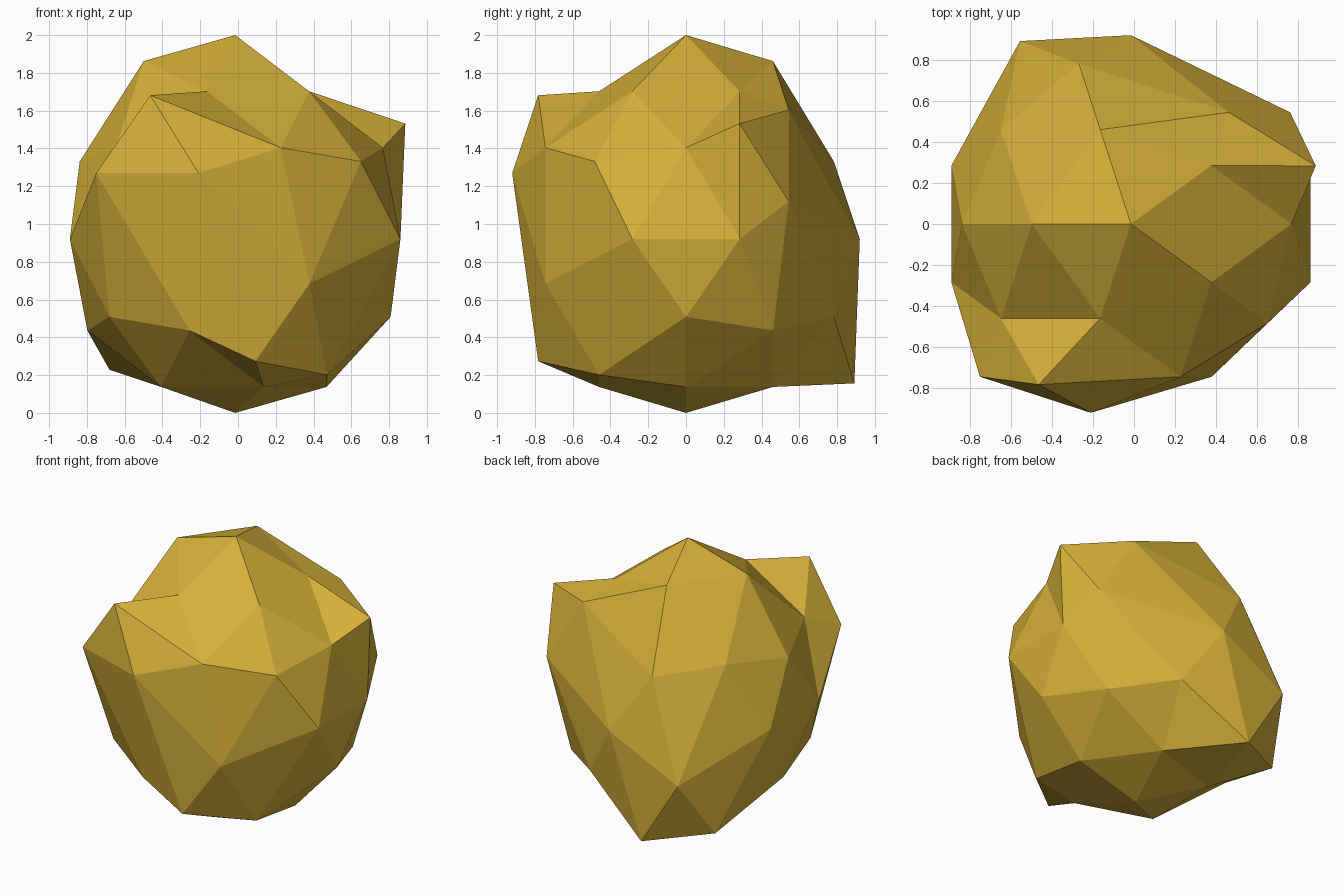
import bpy, bmesh, math
from mathutils import Matrix, Vector

if "Cube" in bpy.data.objects:
    bpy.data.objects.remove(bpy.data.objects["Cube"])

R = 0.92
CENTRE = Vector((-0.015, 0, R))

# Low-poly sphere that the nugget is pulled from
bm = bmesh.new()
bmesh.ops.create_icosphere(bm, subdivisions=2, radius=R)
bmesh.ops.rotate(bm, verts=bm.verts, cent=(0, 0, 0), matrix=Matrix.Rotation(math.pi, 3, 'Z'))
bmesh.ops.translate(bm, verts=bm.verts, vec=CENTRE)

# Facets pulled out of shape: (facet centre, offset)
pulls = [
    ((-0.23, 0.15, 1.75), (0, 0, 0.16)),             # crown
    ((-0.28, -0.815, 1.06), (-0.195, 0, 0.35)),      # front ledge
    ((0.468, 0.67, 1.22), (0.235, -0.20, 0.20)),     # right rear shoulder
    ((0.461, -0.66, 0.62), (-0.147, 0, -0.235)),     # front lower right
    ((-0.498, 0.657, 0.62), (0, 0.147, -0.28)),      # rear foot
]
facets = [min(bm.faces, key=lambda f: (f.calc_center_median() - Vector(p)).length)
          for p, _ in pulls]
for face, (_, offset) in zip(facets, pulls):
    bmesh.ops.translate(bm, verts=face.verts, vec=offset)
bmesh.ops.recalc_face_normals(bm, faces=bm.faces)

mesh = bpy.data.meshes.new("nugget")
bm.to_mesh(mesh)
bm.free()

gold = bpy.data.materials.new("gold")
gold.diffuse_color = (0.66, 0.43, 0.04, 1)
gold.use_nodes = True
gold.node_tree.nodes["Principled BSDF"].inputs["Base Color"].default_value = gold.diffuse_color
mesh.materials.append(gold)
bpy.context.collection.objects.link(bpy.data.objects.new("nugget", mesh))
